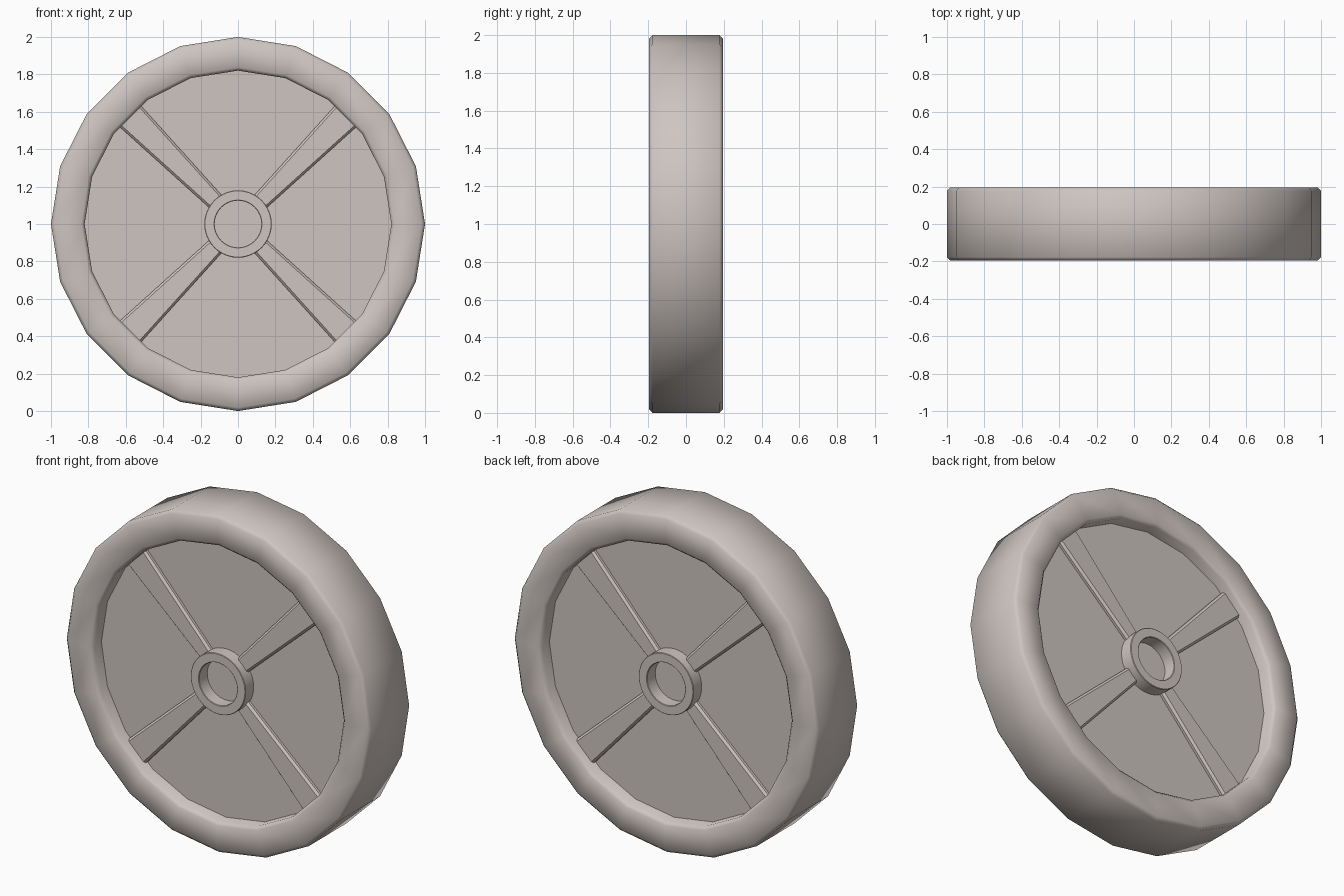
import bpy, bmesh, math
from mathutils import Vector

if "Cube" in bpy.data.objects:
    bpy.data.objects.remove(bpy.data.objects["Cube"])

grey = bpy.data.materials.new("warm light grey")
grey.diffuse_color = (0.62, 0.56, 0.53, 1)
grey.use_nodes = True
grey.node_tree.nodes["Principled BSDF"].inputs["Base Color"].default_value = grey.diffuse_color


def finish(name, bm, angle):
    bmesh.ops.recalc_face_normals(bm, faces=bm.faces)
    me = bpy.data.meshes.new(name)
    bm.to_mesh(me)
    bm.free()
    me.materials.append(grey)
    ob = bpy.data.objects.new(name, me)
    bpy.context.collection.objects.link(ob)
    ob.location.z = 1
    bpy.ops.object.select_all(action='DESELECT')
    ob.select_set(True)
    bpy.context.view_layer.objects.active = ob
    bpy.ops.object.shade_smooth_by_angle(angle=math.radians(angle))
    return ob


def ring(name, profile, sides, angle):
    """Spin a closed (radius, y) profile around the y axis."""
    bm = bmesh.new()
    loops = []
    for i in range(sides):
        a = 2 * math.pi * i / sides
        loops.append([bm.verts.new((r * math.cos(a), y, r * math.sin(a))) for r, y in profile])
    n = len(profile)
    for i in range(sides):
        p, q = loops[i], loops[(i + 1) % sides]
        for j in range(n):
            k = (j + 1) % n
            bm.faces.new((p[j], p[k], q[k], q[j]))
    return finish(name, bm, angle)


def chamfered(r_in, r_out, half, c):
    return [(r_in, -half + c), (r_in + c, -half), (r_out - c, -half), (r_out, -half + c),
            (r_out, half - c), (r_out - c, half), (r_in + c, half), (r_in, half - c)]


# Low-poly rim with softened edges
ring("rim", chamfered(0.82, 1.0, 0.195, 0.018), 20, 60)

# Hub tube
ring("hub", chamfered(0.125, 0.18, 0.188, 0.003), 40, 30)

# Solid web disc
bm = bmesh.new()
bmesh.ops.create_cone(bm, cap_ends=True, segments=20, radius1=0.84, radius2=0.84, depth=0.22)
for v in bm.verts:
    x, y, z = v.co
    v.co = Vector((x, z, y))
finish("web_disc", bm, 15)

# Four tapered spokes, raised on both sides of the disc
for i in range(4):
    a = math.pi / 4 + i * math.pi / 2
    along = Vector((math.cos(a), 0, math.sin(a)))
    across = Vector((-math.sin(a), 0, math.cos(a)))
    bm = bmesh.new()
    rows = []
    for r, w in ((0.15, 0.046), (0.83, 0.081)):
        section = [(w, -0.125), (w - 0.012, -0.138), (-w + 0.012, -0.138), (-w, -0.125),
                   (-w, 0.125), (-w + 0.012, 0.138), (w - 0.012, 0.138), (w, 0.125)]
        rows.append([bm.verts.new(along * r + across * s + Vector((0, y, 0))) for s, y in section])
    for j in range(8):
        k = (j + 1) % 8
        bm.faces.new((rows[0][j], rows[0][k], rows[1][k], rows[1][j]))
    for row in rows:
        bm.faces.new(row)
    finish("spoke_%d" % (i + 1), bm, 30)
